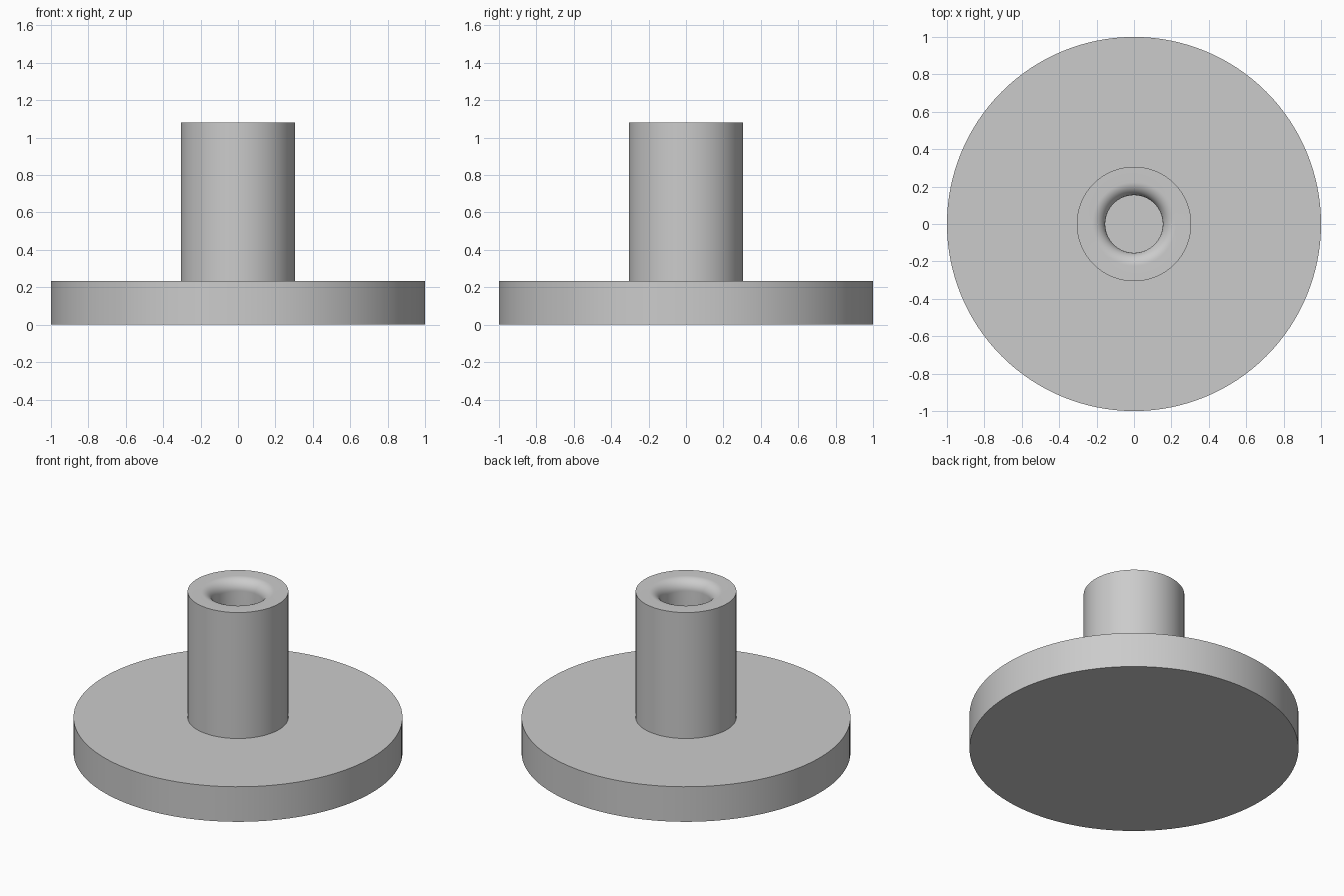
import bpy, bmesh, math
from mathutils import Vector

cube = bpy.data.objects.get("Cube")
if cube:
    bpy.data.objects.remove(cube, do_unlink=True)

SEGMENTS = 128
BASE_R, BASE_H = 1.0, 0.235
STEM_R, TOP = 0.306, 1.08
BORE_R, LIP = 0.154, 0.07


def flat_material(name, colour):
    mat = bpy.data.materials.new(name)
    mat.use_nodes = True
    mat.diffuse_color = colour
    mat.node_tree.nodes["Principled BSDF"].inputs["Base Color"].default_value = colour
    return mat


def lathe(name, profile, mat):
    """Turn a closed (radius, height) outline about the z axis."""
    bm = bmesh.new()
    verts = [bm.verts.new((r, 0, z)) for r, z in profile]
    edges = [bm.edges.new(pair) for pair in zip(verts, verts[1:])]
    bmesh.ops.spin(bm, geom=verts + edges, cent=(0, 0, 0), axis=(0, 0, 1),
                   angle=math.tau, steps=SEGMENTS, use_merge=True)
    bmesh.ops.remove_doubles(bm, verts=bm.verts, dist=1e-5)
    bmesh.ops.recalc_face_normals(bm, faces=bm.faces)
    mesh = bpy.data.meshes.new(name)
    bm.to_mesh(mesh)
    bm.free()
    mesh.materials.append(mat)
    obj = bpy.data.objects.new(name, mesh)
    bpy.context.collection.objects.link(obj)
    bpy.ops.object.select_all(action="DESELECT")
    obj.select_set(True)
    bpy.context.view_layer.objects.active = obj
    bpy.ops.object.shade_smooth_by_angle(angle=math.radians(30))
    return obj


grey = flat_material("light grey", (0.6, 0.6, 0.6, 1))

# Rounded lip leading from the stem's top face down into the bore
lip = []
for i in range(13):
    a = math.radians(90 + 90 * i / 12)
    lip.append((BORE_R + LIP + LIP * math.cos(a), TOP - LIP + LIP * math.sin(a)))

# Disc base, upright stem and blind bore in one turned outline
outline = [(0, 0), (BASE_R, 0), (BASE_R, BASE_H), (STEM_R, BASE_H), (STEM_R, TOP)]
outline += lip + [(BORE_R, BASE_H), (0, BASE_H)]
lathe("base_with_hollow_stem", outline, grey)
